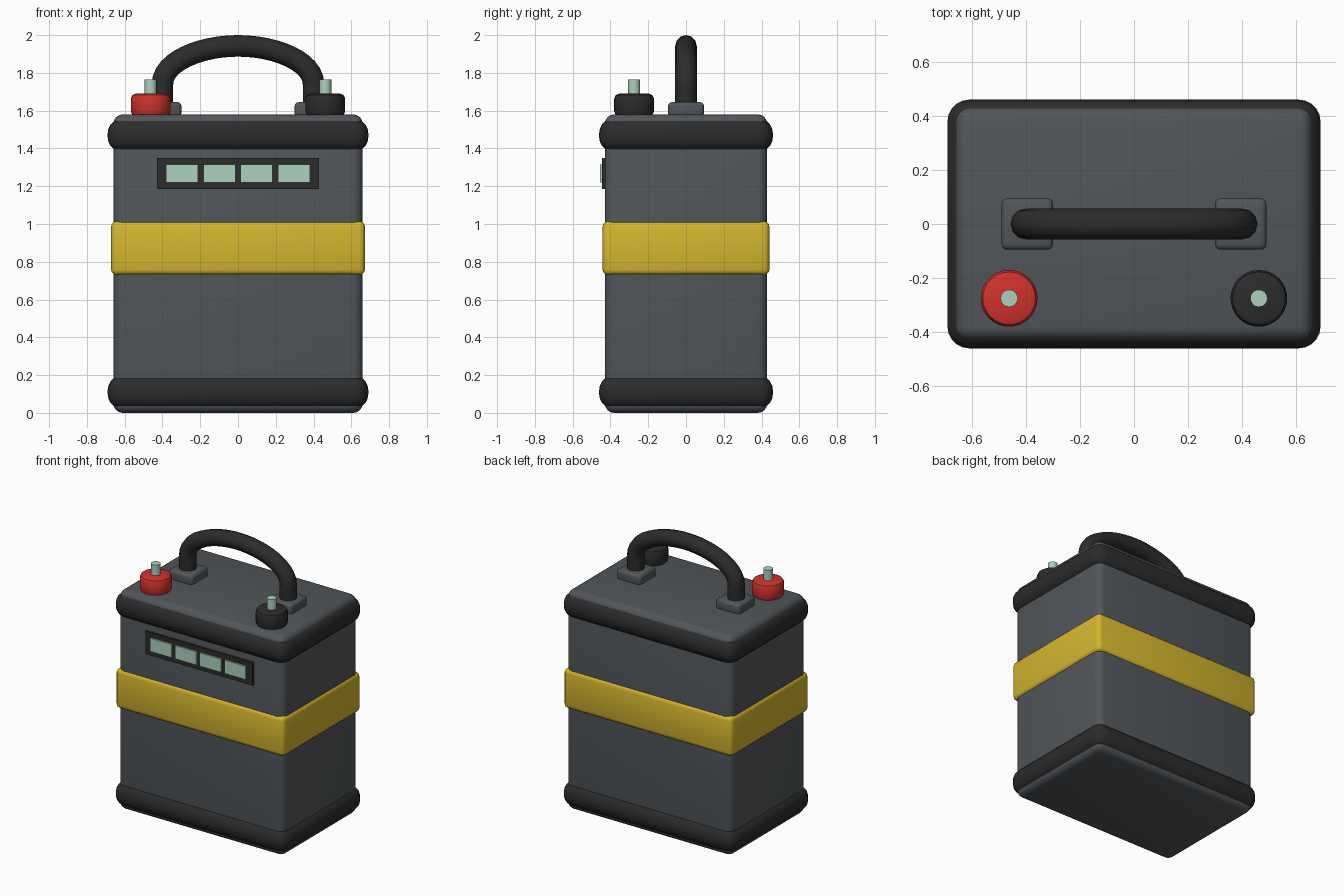
import bpy
import math

cube = bpy.data.objects.get("Cube")
if cube:
    bpy.data.objects.remove(cube, do_unlink=True)


def material(name, rgb):
    m = bpy.data.materials.new(name)
    m.use_nodes = True
    m.diffuse_color = (*rgb, 1)
    bsdf = next(n for n in m.node_tree.nodes if n.type == 'BSDF_PRINCIPLED')
    bsdf.inputs["Base Color"].default_value = (*rgb, 1)
    return m


GREY = material("slate grey", (0.083, 0.093, 0.102))
BLACK = material("rubber black", (0.025, 0.025, 0.025))
YELLOW = material("warning yellow", (0.67, 0.47, 0.028))
RED = material("terminal red", (0.64, 0.032, 0.025))
MINT = material("pale mint", (0.41, 0.64, 0.51))


def finish(obj, name, mat, bevel=0, segments=3):
    """Name, colour, round and smooth a part."""
    obj.name = name
    obj.data.materials.append(mat)
    if bevel:
        mod = obj.modifiers.new("rounding", 'BEVEL')
        mod.width = bevel
        mod.segments = segments
        mod.limit_method = 'ANGLE'
        bpy.ops.object.modifier_apply(modifier=mod.name)
    bpy.ops.object.shade_smooth_by_angle(angle=math.radians(35))
    return obj


def box(name, mat, center, size, bevel=0, segments=3):
    bpy.ops.mesh.primitive_cube_add(size=1, location=center)
    obj = bpy.context.object
    obj.scale = size
    bpy.ops.object.transform_apply(location=False, rotation=False, scale=True)
    return finish(obj, name, mat, bevel, segments)


def cylinder(name, mat, x, y, z0, z1, radius, sides, bevel=0):
    bpy.ops.mesh.primitive_cylinder_add(
        vertices=sides, radius=radius, depth=z1 - z0, location=(x, y, (z0 + z1) / 2))
    return finish(bpy.context.object, name, mat, bevel, 2)


# Case, rubber bumpers and coloured band
box("case", GREY, (0, 0, 0.79), (1.32, 0.86, 1.58), 0.05, 4)
for name, z in (("lower_bumper", 0.11), ("upper_bumper", 1.47)):
    box(name, BLACK, (0, 0, z), (1.38, 0.92, 0.18), 0.08, 5)
box("band", YELLOW, (0, 0, 0.872), (1.344, 0.884, 0.285), 0.03, 3)

# Charge display on the front
box("display_panel", BLACK, (0, -0.432, 1.268), (0.855, 0.024, 0.165))
for i in range(4):
    box(f"charge_cell_{i + 1}", MINT, ((i - 1.5) * 0.197, -0.445, 1.268), (0.17, 0.022, 0.095))

# Terminals and handle mounts on both sides
for side, x, mat in (("right", -1, RED), ("left", 1, BLACK)):
    cylinder(f"{side}_terminal", mat, 0.462 * x, -0.275, 1.57, 1.69, 0.105, 32, 0.026)
    cylinder(f"{side}_terminal_post", MINT, 0.462 * x, -0.275, 1.66, 1.765, 0.032, 16)
    box(f"{side}_handle_mount", GREY, (0.395 * x, 0, 1.605), (0.19, 0.19, 0.08), 0.02)

# Carrying handle swept along an arch
curve = bpy.data.curves.new("handle", 'CURVE')
curve.dimensions = '3D'
curve.bevel_depth = 0.057
curve.bevel_resolution = 4
curve.resolution_u = 12
curve.use_fill_caps = True
spline = curve.splines.new('BEZIER')
spline.bezier_points.add(4)
arch = [  # x, z, then the offset to the outgoing handle
    (-0.40, 1.62, 0, 0.04), (-0.40, 1.74, 0, 0.12), (0, 1.943, 0.2, 0),
    (0.40, 1.74, 0, -0.12), (0.40, 1.62, 0, -0.04)]
for p, (x, z, dx, dz) in zip(spline.bezier_points, arch):
    p.handle_left_type = p.handle_right_type = 'FREE'
    p.co = (x, 0, z)
    p.handle_right = (x + dx, 0, z + dz)
    # The straight legs need a short inner handle
    short = 0.04 / 0.12 if dx == 0 else 1
    p.handle_left = (x - dx * short, 0, z - dz * short)
points = spline.bezier_points
points[3].handle_left = (0.40, 0, 1.86)
points[3].handle_right = (0.40, 0, 1.70)
handle = bpy.data.objects.new("handle", curve)
bpy.context.collection.objects.link(handle)
bpy.ops.object.select_all(action='DESELECT')
handle.select_set(True)
bpy.context.view_layer.objects.active = handle
bpy.ops.object.convert(target='MESH')
finish(bpy.context.object, "handle", BLACK)
